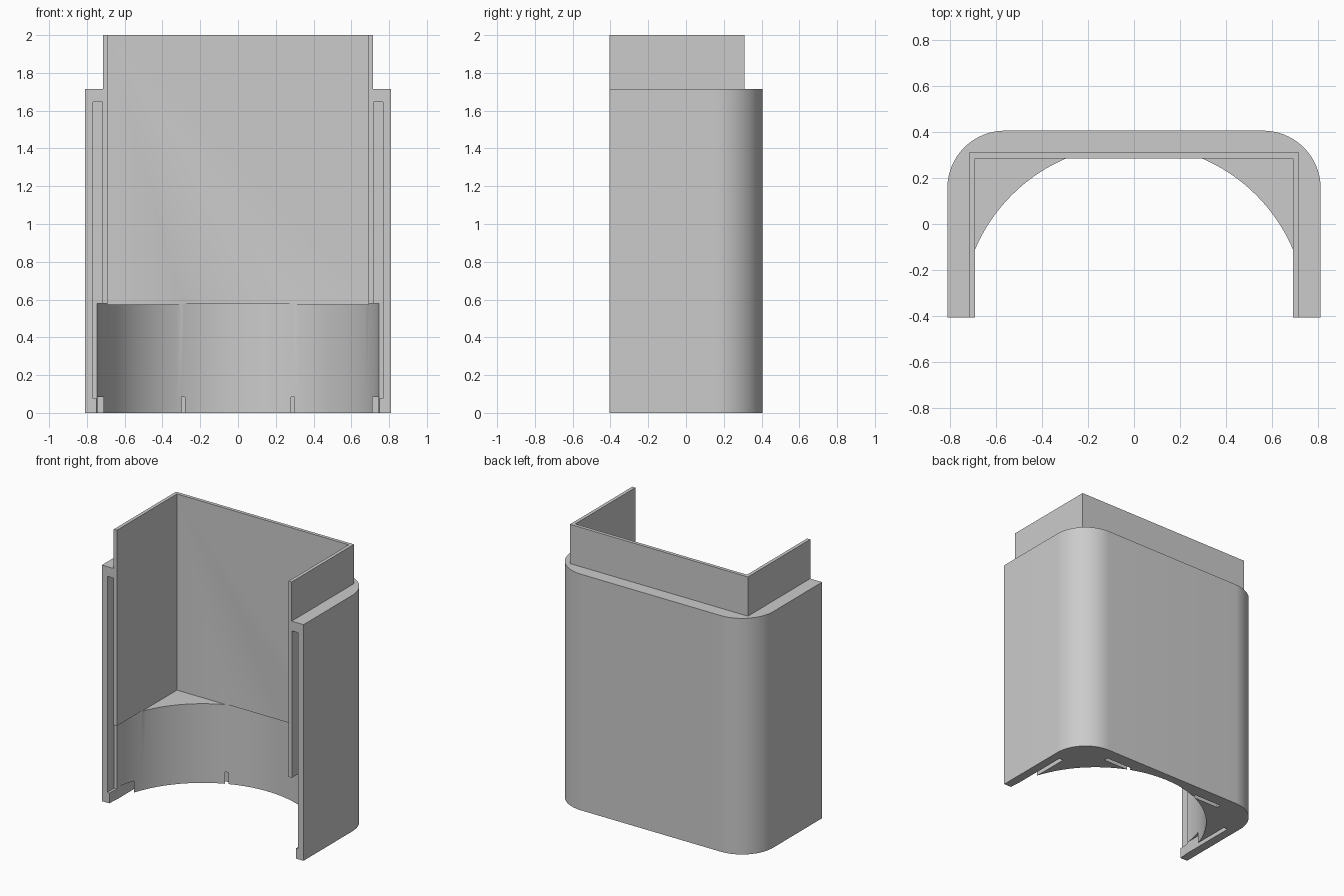
import bpy
import bmesh
from math import cos, sin, pi, radians

if "Cube" in bpy.data.objects:
    bpy.data.objects.remove(bpy.data.objects["Cube"])

HALF_W, HALF_D, CORNER = 0.81, 0.405, 0.25
SHOULDER, TOP, FLOOR = 1.715, 2.0, 0.575
BORE = 0.75
OUT = 1.0  # how far cutters reach past the body

grey = bpy.data.materials.new("plain_grey")
grey.use_nodes = True
colour = (0.6, 0.6, 0.6, 1)
grey.diffuse_color = colour
grey.node_tree.nodes["Principled BSDF"].inputs["Base Color"].default_value = colour


def prism(name, outline, low, high):
    """Extrude a closed outline in x and y between two heights."""
    bm = bmesh.new()
    base = bm.faces.new([bm.verts.new((x, y, low)) for x, y in outline])
    top = bmesh.ops.extrude_face_region(bm, geom=[base])["geom"]
    verts = [v for v in top if isinstance(v, bmesh.types.BMVert)]
    bmesh.ops.translate(bm, vec=(0, 0, high - low), verts=verts)
    bmesh.ops.recalc_face_normals(bm, faces=bm.faces)
    mesh = bpy.data.meshes.new(name)
    bm.to_mesh(mesh)
    bm.free()
    obj = bpy.data.objects.new(name, mesh)
    bpy.context.collection.objects.link(obj)
    return obj


def arc(cx, cy, radius, start, end, steps):
    angles = [radians(start + (end - start) * i / steps) for i in range(steps + 1)]
    return [(cx + radius * cos(a), cy + radius * sin(a)) for a in angles]


def rectangle(x0, x1, y0, y1):
    return [(x0, y0), (x1, y0), (x1, y1), (x0, y1)]


def cut(target, outline, low, high):
    """Subtract a prism from the target, then discard the cutter."""
    cutter = prism("cutter", outline, low, high)
    cutter.hide_render = True
    mod = target.modifiers.new("cut", 'BOOLEAN')
    mod.operation, mod.solver, mod.object = 'DIFFERENCE', 'EXACT', cutter
    bpy.context.view_layer.objects.active = target
    bpy.ops.object.modifier_apply(modifier=mod.name)
    bpy.data.objects.remove(cutter)


# Solid block with rounded back corners
cx, cy = HALF_W - CORNER, HALF_D - CORNER
outline = [(-HALF_W, -HALF_D), (HALF_W, -HALF_D)]
outline += arc(cx, cy, CORNER, 0, 90, 20) + arc(-cx, cy, CORNER, 90, 180, 20)
shell = prism("housing_shell", outline, 0, TOP)
shell.data.materials.append(grey)

# Ledge around the raised rim
rim_x, rim_y = 0.715, 0.31
cut(shell, [(-OUT, -OUT), (-rim_x, -OUT), (-rim_x, rim_y), (rim_x, rim_y),
            (rim_x, -OUT), (OUT, -OUT), (OUT, OUT), (-OUT, OUT)], SHOULDER, TOP + 1)

# Square cavity above, round bore below
cut(shell, rectangle(-0.69, 0.69, -OUT, 0.285), FLOOR, TOP + 1)
cut(shell, arc(0, -HALF_D, BORE, 0, 180, 64) + [(-BORE, -OUT), (BORE, -OUT)],
    -1, FLOOR + 0.003)

# Front grooves and underside slots on both sides
for side in (-1, 1):
    for x0, x1, y0, y1, low, high in (
            (0.717, 0.767, -OUT, -0.325, 0.075, 1.645),
            (0.713, 0.745, -0.36, 0.10, -1, 0.085),
            (0.28, 0.50, 0.282, 0.314, -1, 0.085)):
        left, right = sorted((side * x0, side * x1))
        cut(shell, rectangle(left, right, y0, y1), low, high)

bpy.ops.object.select_all(action='DESELECT')
shell.select_set(True)
bpy.context.view_layer.objects.active = shell
bpy.ops.object.shade_smooth_by_angle(angle=radians(30))
